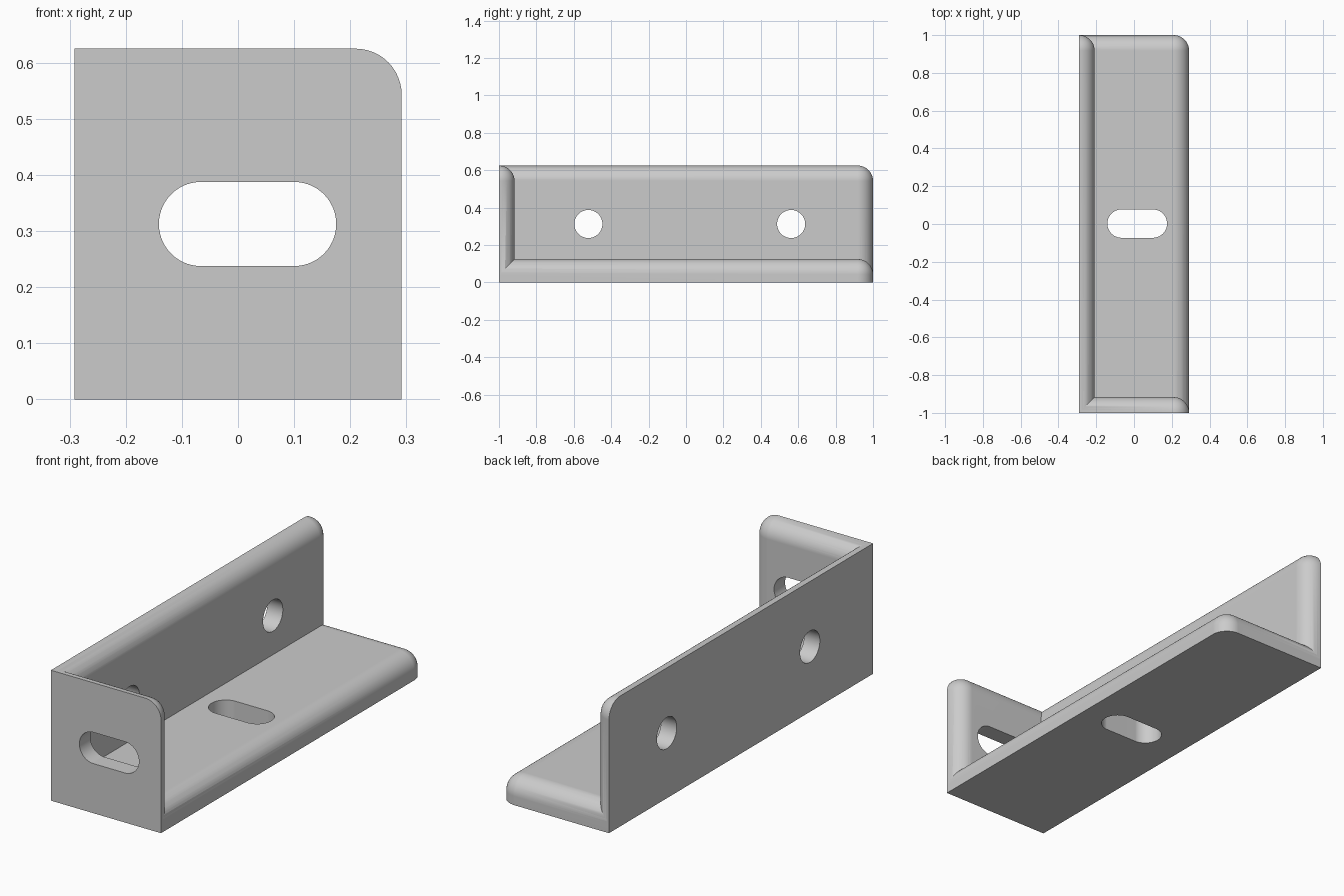
import bpy
import bmesh
from math import pi
from mathutils import Matrix, Vector

default = bpy.data.objects.get("Cube")
if default:
    bpy.data.objects.remove(default, do_unlink=True)

# Overall size and wall sizes
U = 1 / 12
LOW = Vector((-3.5 * U, -1, 0))
HIGH = Vector((3.5 * U, 1, 7.5 * U))
WALL, FLOOR, ROUND = U, 1.5 * U, U * 0.985

steel = bpy.data.materials.new("grey_steel")
steel.use_nodes = True
GREY = (0.6, 0.6, 0.6, 1)
steel.diffuse_color = GREY
steel.node_tree.nodes["Principled BSDF"].inputs["Base Color"].default_value = GREY


def make_object(name, bm):
    bmesh.ops.recalc_face_normals(bm, faces=bm.faces)
    mesh = bpy.data.meshes.new(name)
    bm.to_mesh(mesh)
    bm.free()
    mesh.materials.append(steel)
    obj = bpy.data.objects.new(name, mesh)
    bpy.context.collection.objects.link(obj)
    return obj


def plate(name, high):
    """Box from LOW to high, with the three edges at its free corner rounded."""
    bm = bmesh.new()
    bmesh.ops.create_cube(bm, size=1)
    for v in bm.verts:
        v.co = Vector([h if c > 0 else l for c, l, h in zip(v.co, LOW, high)])
    corner = max(bm.verts, key=lambda v: v.co.x + v.co.y + v.co.z)
    bmesh.ops.bevel(bm, geom=list(corner.link_edges), offset=ROUND, segments=12,
                    profile=0.5, affect='EDGES', clamp_overlap=False)
    return make_object(name, bm)


def cutter(name, centre, axis, stretch=0):
    """Round hole along an axis, or a slot stretched in x."""
    sides = 64
    bm = bmesh.new()
    bmesh.ops.create_cone(bm, cap_ends=True, segments=sides, radius1=0.075,
                          radius2=0.075, depth=0.4,
                          matrix=Matrix.Rotation(pi / sides, 4, 'Z'))
    for v in bm.verts:
        v.co.x += stretch if v.co.x > 0 else -stretch
    turn = {'X': Matrix.Rotation(pi / 2, 4, 'Y'),
            'Y': Matrix.Rotation(pi / 2, 4, 'X'),
            'Z': Matrix.Identity(4)}[axis]
    bm.transform(Matrix.Translation(centre) @ turn)
    obj = make_object(name, bm)
    obj.hide_render = True
    return obj


def combine(target, other, operation):
    mod = target.modifiers.new("combine", 'BOOLEAN')
    mod.operation = operation
    mod.solver = 'EXACT'
    mod.object = other
    bpy.context.view_layer.objects.active = target
    bpy.ops.object.modifier_apply(modifier=mod.name)
    bpy.data.objects.remove(other, do_unlink=True)


# Floor, long side wall and end wall
bracket = plate("corner_bracket", (HIGH.x, HIGH.y, FLOOR))
side_wall = plate("side_wall", (LOW.x + WALL, HIGH.y, HIGH.z))
end_wall = plate("end_wall", (HIGH.x, LOW.y + WALL, HIGH.z))
combine(bracket, side_wall, 'UNION')
combine(bracket, end_wall, 'UNION')

# Slots in the floor and end wall, round holes in the side wall
MID = HIGH.z / 2
holes = [
    cutter("floor_slot", (0.017, 0.002, 0), 'Z', 0.083),
    cutter("end_slot", (0.017, LOW.y, MID), 'Y', 0.083),
    cutter("side_hole_front", (LOW.x, -0.522, MID), 'X'),
    cutter("side_hole_back", (LOW.x, 0.562, MID), 'X'),
]
for hole in holes:
    combine(bracket, hole, 'DIFFERENCE')

# Smooth rolled edges, flat faces kept even
bpy.ops.object.select_all(action='DESELECT')
bracket.select_set(True)
bpy.context.view_layer.objects.active = bracket
bpy.ops.object.shade_smooth_by_angle(angle=pi / 6)
weighted = bracket.modifiers.new("even_normals", 'WEIGHTED_NORMAL')
weighted.keep_sharp = True
